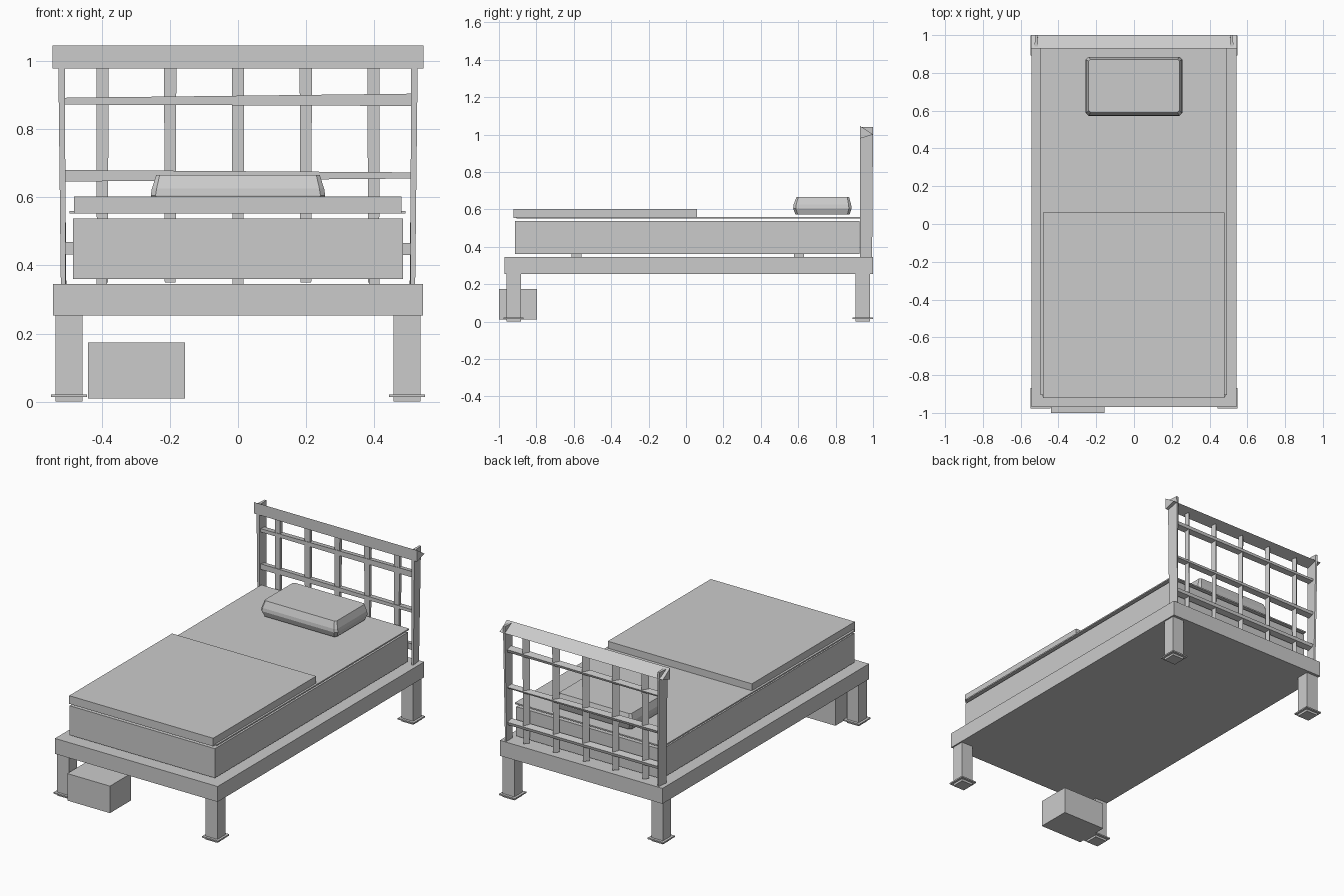
import bpy, bmesh

if "Cube" in bpy.data.objects:
    bpy.data.objects.remove(bpy.data.objects["Cube"])


def mesh(name, verts, faces):
    me = bpy.data.meshes.new(name)
    me.from_pydata(verts, [], faces)
    bm = bmesh.new()
    bm.from_mesh(me)
    bmesh.ops.recalc_face_normals(bm, faces=bm.faces)
    bm.to_mesh(me)
    bm.free()
    ob = bpy.data.objects.new(name, me)
    bpy.context.collection.objects.link(ob)
    return ob


def loft(name, rings):
    """Join equal-length rings of points and cap both ends."""
    n = len(rings[0])
    faces = [tuple(range(n)), tuple(range(n * (len(rings) - 1), n * len(rings)))]
    for r in range(len(rings) - 1):
        for i in range(n):
            j = (i + 1) % n
            faces.append((r * n + i, r * n + j, r * n + n + j, r * n + n + i))
    return mesh(name, [p for ring in rings for p in ring], faces)


def rect(x0, x1, y0, y1, z):
    return [(x0, y0, z), (x1, y0, z), (x1, y1, z), (x0, y1, z)]


def box(name, x, y, z):
    return loft(name, [rect(*x, *y, z[0]), rect(*x, *y, z[1])])


def rounded(hx, y0, y1, z, c):
    return [(-hx + c, y0, z), (hx - c, y0, z), (hx, y0 + c, z), (hx, y1 - c, z),
            (hx - c, y1, z), (-hx + c, y1, z), (-hx, y1 - c, z), (-hx, y0 + c, z)]


# Base, mattress and bedding
box("bed_frame", (-0.543, 0.543), (-0.97, 1.0), (0.253, 0.346))
box("mattress", (-0.485, 0.485), (-0.913, 0.927), (0.36, 0.537))
box("sheet", (-0.495, 0.492), (-0.905, 0.93), (0.552, 0.56))
box("folded_blanket", (-0.482, 0.48), (-0.922, 0.06), (0.553, 0.602))

# Spacer blocks between frame and mattress
for y in (-0.585, 0.605):
    for x in (-0.4, 0, 0.4):
        box("spacer_block", (x - 0.016, x + 0.016), (y - 0.027, y + 0.027), (0.346, 0.36))

# Pillow with tapered top and bottom
loft("pillow", [rounded(0.243, 0.585, 0.875, 0.572, 0.012),
                rounded(0.256, 0.573, 0.885, 0.605, 0.014),
                rounded(0.253, 0.575, 0.883, 0.625, 0.014),
                rounded(0.240, 0.590, 0.872, 0.665, 0.010)])

# Legs with thin foot plates
for s in (-1, 1):
    for place, y in (("front", -0.922), ("back", 0.945)):
        cx = s * 0.496
        box(place + "_leg", (cx - 0.039, cx + 0.039), (y - 0.039, y + 0.039), (0, 0.255))
        box(place + "_foot_plate", (cx - 0.053, cx + 0.053), (y - 0.054, y + 0.054),
            (0.013, 0.021))

# Headboard top rail, wedge section
loft("headboard_top_rail",
     [[(x, 0.93, 0.978), (x, 0.93, 1.046), (x, 1.0, 1.0)] for x in (-0.545, 0.545)])

# Headboard posts, slightly twisted
for s in (-1, 1):
    loft("headboard_post",
         [[(s * 0.520, 0.93, 0.34), (s * 0.506, 0.93, 0.34),
           (s * 0.504, 0.99, 0.34), (s * 0.512, 0.995, 0.34)],
          [(s * 0.528, 0.93, 1.04), (s * 0.508, 0.93, 1.04),
           (s * 0.510, 1.0, 1.04), (s * 0.522, 1.0, 1.04)]])

# Upright slats, triangular and slightly twisted
for i in range(5):
    x = (i - 2) * 0.199
    loft("headboard_slat",
         [[(x - 0.016, 0.945, 0.35), (x + 0.016, 0.945, 0.35), (x + 0.008, 0.972, 0.35)],
          [(x - 0.018, 0.945, 0.985), (x + 0.018, 0.945, 0.985), (x + 0.012, 0.975, 0.985)]])

# Cross rails between the posts
for zl, hl, zr, hr in ((0.882, 0.010, 0.886, 0.018), (0.663, 0.017, 0.664, 0.009),
                       (0.450, 0.018, 0.448, 0.018)):
    loft("headboard_cross_rail",
         [[(x, 0.94, z - h), (x, 0.94, z + h), (x, 0.98, z + h * 0.5), (x, 0.975, z - h * 0.5)]
          for x, z, h in ((-0.51, zl, hl), (0.51, zr, hr))])

# Box under the foot end
box("storage_box", (-0.44, -0.155), (-1.0, -0.797), (0.01, 0.173))
